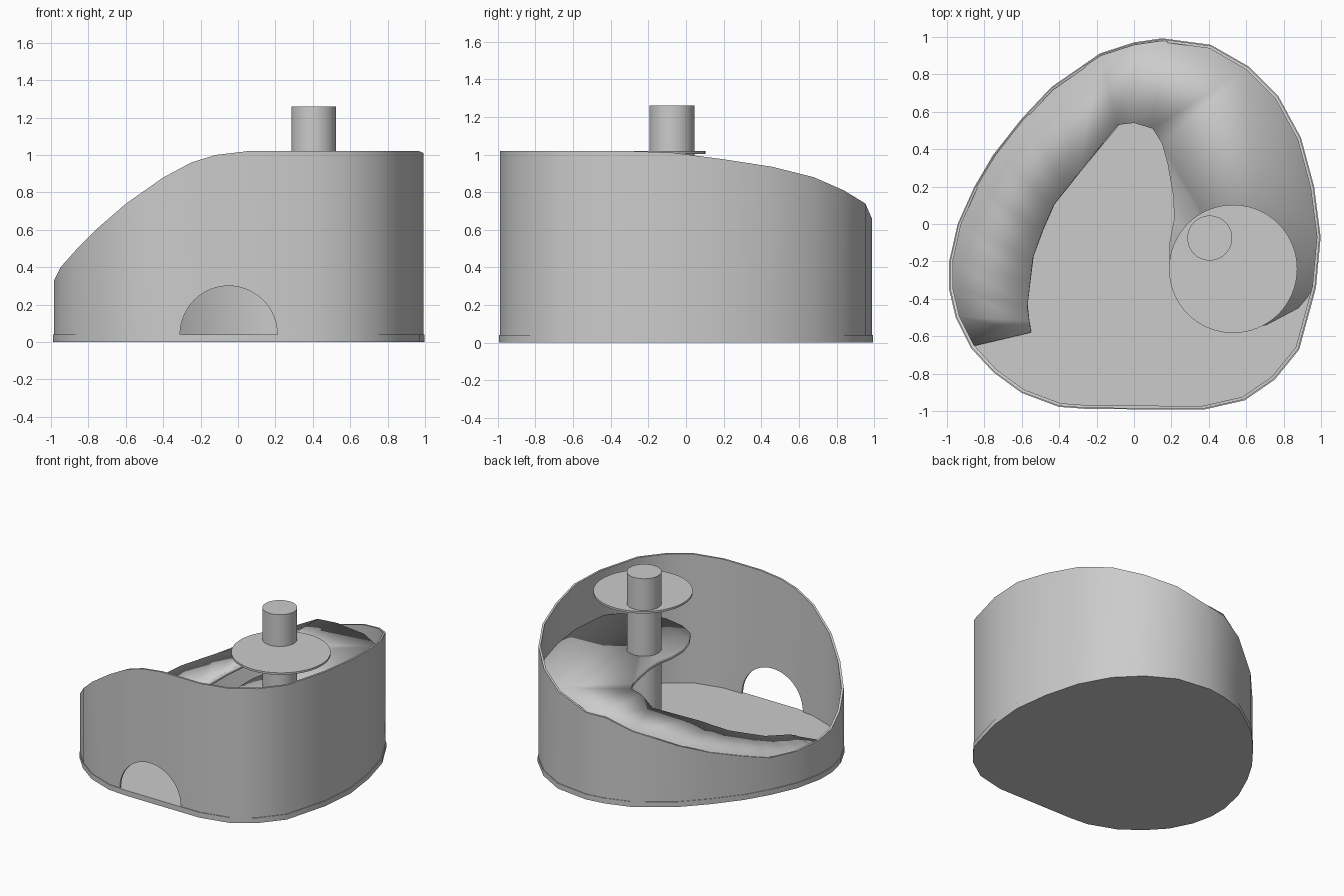
import bpy, bmesh
from math import radians, pi

if "Cube" in bpy.data.objects:
    bpy.data.objects.remove(bpy.data.objects["Cube"])

# Egg-shaped outline, clockwise from the back: x, y, wall-top height
OUTLINE = [
    (.15, .99, .66), (.41, .955, .74), (.61, .84, .81), (.77, .68, .88), (.89, .46, .935),
    (.96, .2, .975), (.995, -.07, 1.01), (.97, -.34, 1.02), (.88, -.67, 1.02), (.75, -.83, 1.02),
    (.59, -.94, 1.02), (.37, -.99, 1.02), (.05, -.988, 1.02), (-.12, -.987, 1.0),
    (-.25, -.986, .96), (-.4, -.975, .88), (-.6, -.9, .74), (-.75, -.79, .61),
    (-.87, -.66, .49), (-.95, -.5, .4), (-.985, -.35, .33), (-.985, -.2, .3), (-.94, 0, .28),
    (-.85, .2, .28), (-.75, .37, .33), (-.6, .56, .39), (-.44, .73, .465), (-.18, .91, .575),
    (0, .968, .65)]
N = len(OUTLINE)
FLOOR, DECK = .04, .67


def make(name, bm, angle=30):
    me = bpy.data.meshes.new(name)
    bm.to_mesh(me)
    bm.free()
    ob = bpy.data.objects.new(name, me)
    bpy.context.collection.objects.link(ob)
    bpy.ops.object.select_all(action='DESELECT')
    ob.select_set(True)
    bpy.context.view_layer.objects.active = ob
    if angle:
        bpy.ops.object.shade_smooth_by_angle(angle=radians(angle))
    return ob


def cylinder(name, x, y, z0, z1, r, sides=48):
    bpy.ops.mesh.primitive_cylinder_add(vertices=sides, radius=r, depth=z1 - z0,
                                        location=(x, y, (z0 + z1) / 2))
    ob = bpy.context.object
    ob.name = name
    bpy.ops.object.shade_smooth_by_angle(angle=radians(30))
    return ob


# Base plate
bm = bmesh.new()
low = [bm.verts.new((x * 1.003, y * 1.003, 0)) for x, y, _ in OUTLINE]
top = [bm.verts.new((x * 1.003, y * 1.003, FLOOR)) for x, y, _ in OUTLINE]
bm.faces.new(low)
bm.faces.new(top)
for i in range(N):
    j = (i + 1) % N
    bm.faces.new((low[i], low[j], top[j], top[i]))
bmesh.ops.recalc_face_normals(bm, faces=bm.faces)
make("base_plate", bm)

# Wall shell with a sweeping top edge
bm = bmesh.new()
rings = [[bm.verts.new((x * s, y * s, z if up else FLOOR - .005)) for x, y, z in OUTLINE]
         for s, up in ((.998, 0), (.998, 1), (.983, 1), (.983, 0))]
for k in range(4):
    a, b = rings[k], rings[(k + 1) % 4]
    for i in range(N):
        j = (i + 1) % N
        bm.faces.new((a[i], a[j], b[j], b[i]))
bmesh.ops.recalc_face_normals(bm, faces=bm.faces)
wall = make("wall", bm, 0)

# Arched doorway cut through the front wall
bpy.ops.mesh.primitive_cylinder_add(vertices=48, radius=.26, depth=.5,
                                    location=(-.05, -1, FLOOR), rotation=(pi / 2, 0, 0))
cutter = bpy.context.object
cutter.name = "doorway_cutter"
cutter.hide_render = True
mod = wall.modifiers.new("doorway", 'BOOLEAN')
mod.object = cutter
mod.operation = 'DIFFERENCE'
mod.solver = 'EXACT'
bpy.context.view_layer.objects.active = wall
bpy.ops.object.modifier_apply(modifier=mod.name)
bpy.data.objects.remove(cutter)
bpy.ops.object.select_all(action='DESELECT')
wall.select_set(True)
bpy.context.view_layer.objects.active = wall
bpy.ops.object.shade_smooth_by_angle(angle=radians(30))

# Upper deck (flat) with a ramp curling down along the left wall
LOBE = [(.93, -.39), (.88, -.45), (.71, -.54), (.57, -.57), (.41, -.54), (.29, -.47), (.23, -.37),
        (.19, -.24), (.19, -.1), (.215, .03), (.21, .15), (.18, .32), (.15, .43), (.1, .51)]
RAMP = [(0, .54, DECK), (-.09, .53, .585), (-.3, .27, .445), (-.36, .19, .395), (-.43, .1, .34),
        (-.49, -.04, .28), (-.54, -.18, .22), (-.555, -.31, .18), (-.57, -.44, .14),
        (-.56, -.52, .1), (-.55, -.58, .065)]
bm = bmesh.new()
inner = [bm.verts.new(p) for p in RAMP]
outer = [bm.verts.new((OUTLINE[N - 1 - i][0] * .99, OUTLINE[N - 1 - i][1] * .99, p[2]))
         for i, p in enumerate(RAMP)]
rim = [bm.verts.new((x * .99, y * .99, DECK)) for x, y, _ in OUTLINE[:8]]
lobe = [bm.verts.new((x, y, DECK)) for x, y in LOBE]
bm.faces.new([outer[0]] + rim + lobe + [inner[0]])
for i in range(len(RAMP) - 1):
    bm.faces.new((outer[i], inner[i], inner[i + 1], outer[i + 1]))
for f in bm.faces:
    f.normal_update()
    if f.normal.z < 0:
        f.normal_flip()
deck = make("deck_and_ramp", bm)
sol = deck.modifiers.new("thickness", 'SOLIDIFY')
sol.thickness = .03
sol.offset = -1

# Post and round top shelf
cylinder("post", .405, -.075, FLOOR, 1.26, .12)
cylinder("round_shelf", .53, -.24, 1.003, 1.018, .343, 64)
